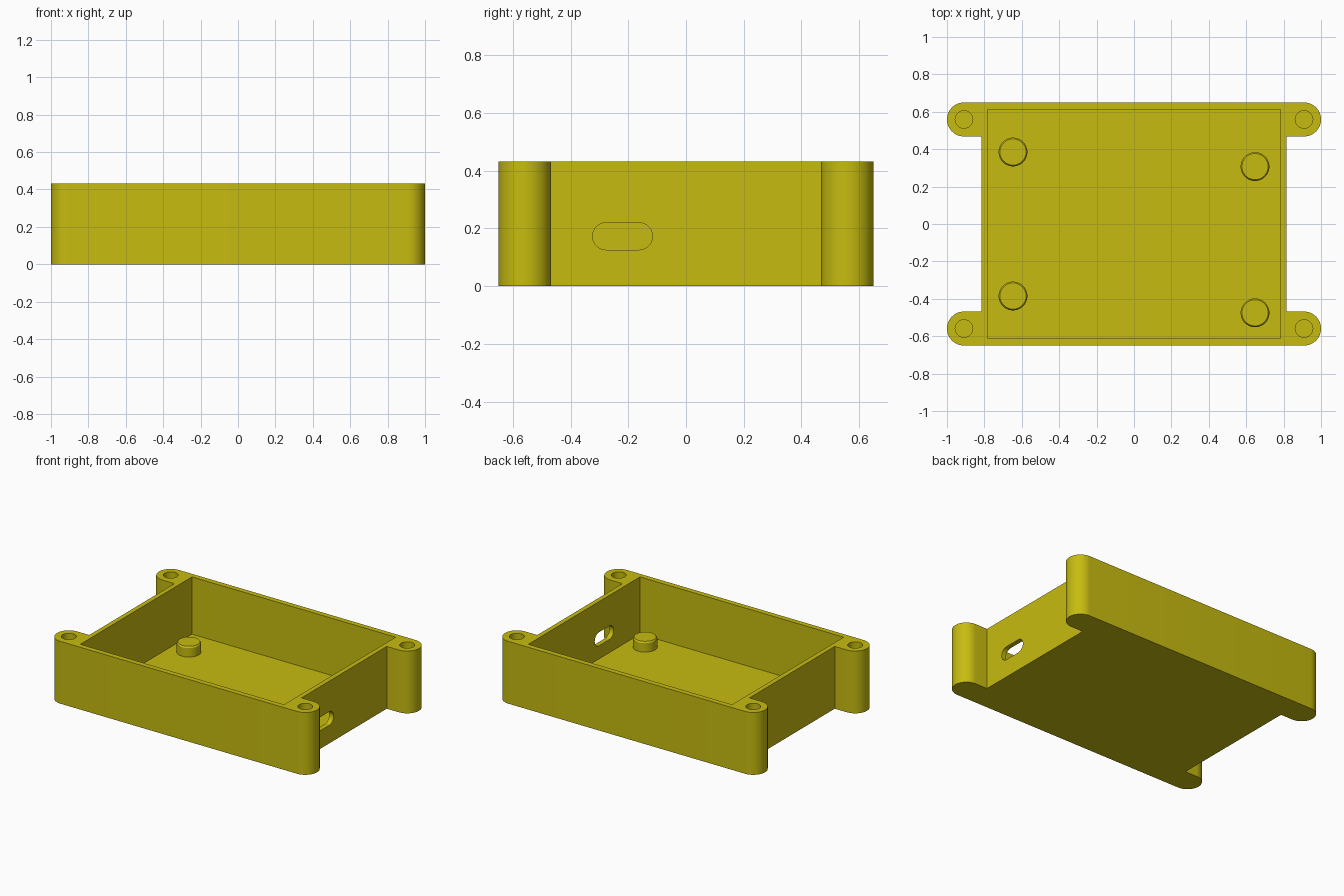
import bpy, bmesh, math

if "Cube" in bpy.data.objects:
    bpy.data.objects.remove(bpy.data.objects["Cube"])

H = 0.433            # overall height
FLOOR = 0.035        # floor thickness
EAR_X, EAR_Y, EAR_R = 0.909, 0.559, 0.091
WALL_X = 0.816       # outer face of the side walls

mat = bpy.data.materials.new("olive_yellow")
mat.diffuse_color = (0.57, 0.50, 0.005, 1)
mat.use_nodes = True
mat.node_tree.nodes["Principled BSDF"].inputs["Base Color"].default_value = mat.diffuse_color


def arc(cx, cy, r, a0, a1, n):
    return [(cx + r * math.cos(math.radians(a0 + (a1 - a0) * i / n)),
             cy + r * math.sin(math.radians(a0 + (a1 - a0) * i / n))) for i in range(n + 1)]


def prism(name, pts, z0, z1):
    """Extrude a counter-clockwise outline from z0 to z1."""
    bm = bmesh.new()
    face = bm.faces.new([bm.verts.new((x, y, z0)) for x, y in pts])
    up = bmesh.ops.extrude_face_region(bm, geom=[face])["geom"]
    bmesh.ops.translate(bm, vec=(0, 0, z1 - z0),
                        verts=[v for v in up if isinstance(v, bmesh.types.BMVert)])
    bmesh.ops.recalc_face_normals(bm, faces=bm.faces)
    me = bpy.data.meshes.new(name)
    bm.to_mesh(me)
    bm.free()
    me.materials.append(mat)
    ob = bpy.data.objects.new(name, me)
    bpy.context.collection.objects.link(ob)
    return ob


def smooth(ob):
    bpy.ops.object.select_all(action='DESELECT')
    bpy.context.view_layer.objects.active = ob
    ob.select_set(True)
    bpy.ops.object.shade_smooth_by_angle(angle=math.radians(30))


# Case body with four rounded screw ears
right = (arc(EAR_X, -EAR_Y, EAR_R, -90, 90, 24) + [(WALL_X, -EAR_Y + EAR_R)]
         + [(WALL_X, EAR_Y - EAR_R)] + arc(EAR_X, EAR_Y, EAR_R, -90, 90, 24))
case = prism("case_body", right + [(-x, -y) for x, y in right], 0, H)

# Cutters: cavity, blind screw holes, cable slot in the right wall
cutters = [prism("cavity_cutter", [(-0.783, -0.613), (0.783, -0.613),
                                   (0.783, 0.613), (-0.783, 0.613)], FLOOR, H + 0.1)]
for sx in (-1, 1):
    for sy in (-1, 1):
        cutters.append(prism("screw_hole_cutter",
                             arc(sx * EAR_X, sy * EAR_Y, 0.047, 0, 360, 32)[:-1], FLOOR, H + 0.1))
slot = prism("cable_slot_cutter", arc(-0.163, 0.173, 0.047, -90, 90, 16)
             + arc(-0.277, 0.173, 0.047, 90, 270, 16), 0.7, 0.9)
# local x, y, z become world y, z, x
slot.rotation_euler = (math.pi / 2, 0, math.pi / 2)
cutters.append(slot)

for c in cutters:
    c.hide_render = True
    c.hide_viewport = True
    mod = case.modifiers.new(c.name, 'BOOLEAN')
    mod.object = c
    mod.operation = 'DIFFERENCE'
    mod.solver = 'EXACT'
bpy.context.view_layer.update()

# Bake the cuts and drop the cutters
deps = bpy.context.evaluated_depsgraph_get()
baked = bpy.data.meshes.new_from_object(case.evaluated_get(deps))
case.modifiers.clear()
case.data = baked
for c in cutters:
    bpy.data.objects.remove(c)
smooth(case)

# Chamfered board standoffs on the floor
for x, y in ((-0.647, 0.385), (0.647, 0.307), (-0.647, -0.385), (0.647, -0.475)):
    post = prism("standoff", arc(x, y, 0.077, 0, 360, 40)[:-1], FLOOR, 0.107)
    for v in post.data.vertices:
        if v.co.z > 0.1:
            v.co.x, v.co.y = x + (v.co.x - x) * 0.91, y + (v.co.y - y) * 0.91
    bm = bmesh.new()
    bm.from_mesh(post.data)
    # straight lower side, chamfer only near the top
    sides = [e for e in bm.edges if abs(e.verts[0].co.z - e.verts[1].co.z) > 0.01]
    bmesh.ops.subdivide_edges(bm, edges=sides, cuts=1)
    for v in bm.verts:
        if FLOOR + 0.01 < v.co.z < 0.1:
            a = math.atan2(v.co.y - y, v.co.x - x)
            v.co = (x + 0.077 * math.cos(a), y + 0.077 * math.sin(a), 0.097)
    bm.to_mesh(post.data)
    bm.free()
    smooth(post)
